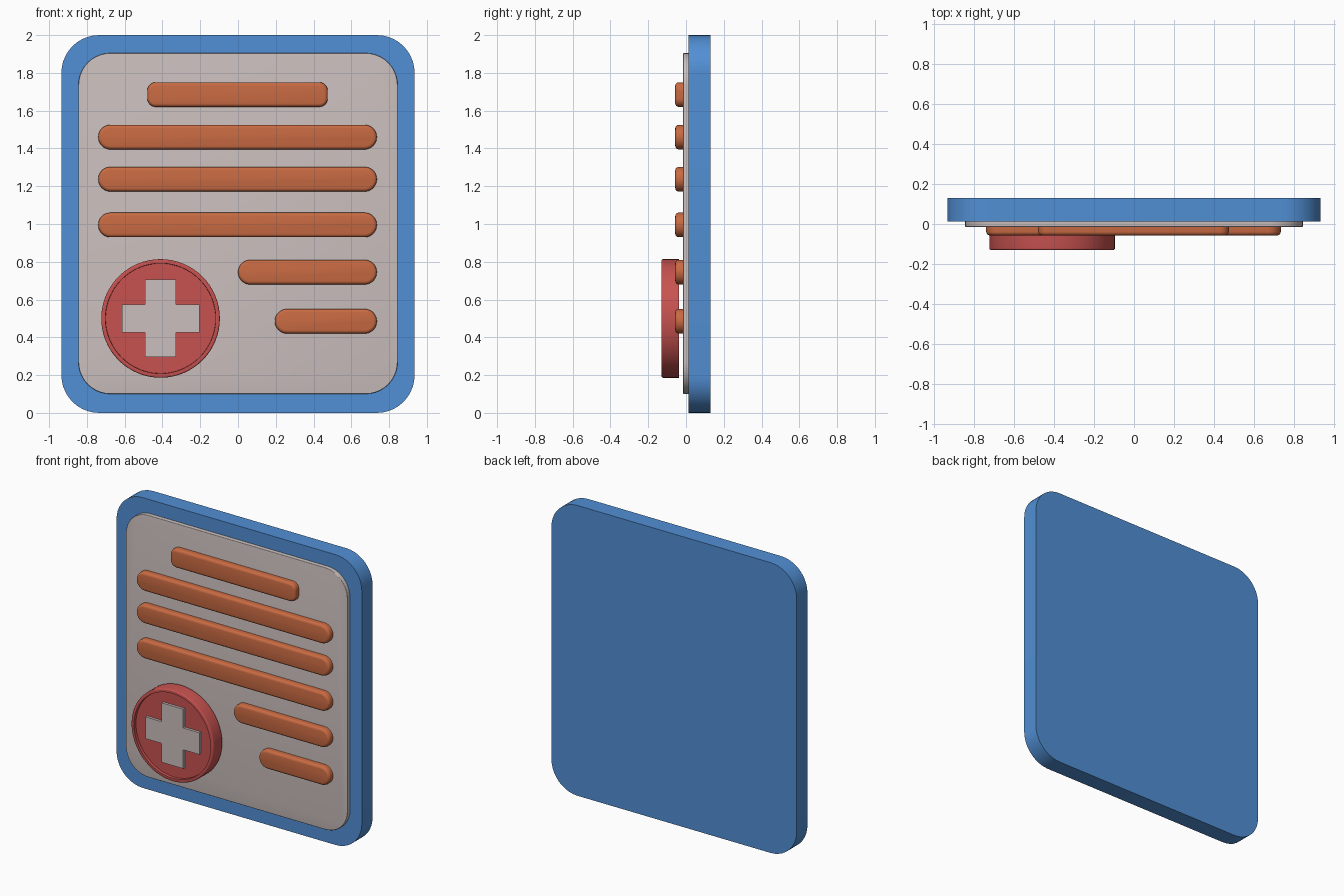
import bpy, bmesh, math

if "Cube" in bpy.data.objects:
    bpy.data.objects.remove(bpy.data.objects["Cube"])


def material(name, rgb):
    m = bpy.data.materials.new(name)
    m.diffuse_color = (*rgb, 1)
    m.use_nodes = True
    m.node_tree.nodes["Principled BSDF"].inputs["Base Color"].default_value = m.diffuse_color
    return m


BLUE = material("blue", (0.083, 0.275, 0.66))
GREY = material("warm grey", (0.59, 0.52, 0.51))
ORANGE = material("orange", (0.58, 0.145, 0.055))
RED = material("red", (0.57, 0.085, 0.08))


def rounded_rect(x0, x1, z0, z1, r, seg=10):
    pts = []
    corners = [(x1 - r, z1 - r), (x0 + r, z1 - r), (x0 + r, z0 + r), (x1 - r, z0 + r)]
    for k, (cx, cz) in enumerate(corners):
        for i in range(seg + 1):
            a = math.pi / 2 * (k + i / seg)
            pts.append((cx + r * math.cos(a), cz + r * math.sin(a)))
    return pts


def plate(name, pts, front, back, mat, bevel=0.0, rim=0.0, recess=0.0):
    """Solid from an x-z outline, with optional rounded front edge and recessed front."""
    bm = bmesh.new()
    f = [bm.verts.new((x, front, z)) for x, z in pts]
    b = [bm.verts.new((x, back, z)) for x, z in pts]
    cap = bm.faces.new(f)
    bm.faces.new(b[::-1])
    n = len(pts)
    for i in range(n):
        j = (i + 1) % n
        bm.faces.new((f[i], b[i], b[j], f[j]))
    bmesh.ops.remove_doubles(bm, verts=bm.verts[:], dist=1e-5)
    bmesh.ops.recalc_face_normals(bm, faces=bm.faces[:])
    if bevel:
        edges = [e for e in bm.edges if all(abs(v.co.y - front) < 1e-6 for v in e.verts)]
        bmesh.ops.bevel(bm, geom=edges, offset=bevel, segments=4, profile=0.5, affect='EDGES')
    if rim:
        cap = max((q for q in bm.faces if q.normal.y < -0.99), key=lambda q: q.calc_area())
        bmesh.ops.inset_region(bm, faces=[cap], thickness=rim)
        for v in cap.verts:
            v.co.y = front
        # second loop sinks into the disc
        bmesh.ops.inset_region(bm, faces=[cap], thickness=0.001)
        for v in cap.verts:
            v.co.y = front + recess
    me = bpy.data.meshes.new(name)
    bm.to_mesh(me)
    bm.free()
    me.materials.append(mat)
    ob = bpy.data.objects.new(name, me)
    bpy.context.collection.objects.link(ob)
    bpy.ops.object.select_all(action='DESELECT')
    ob.select_set(True)
    bpy.context.view_layer.objects.active = ob
    bpy.ops.object.shade_smooth_by_angle(angle=math.radians(35))
    return ob


# Backing board and paper panel
plate("board", rounded_rect(-0.935, 0.935, 0, 2, 0.2), 0.013, 0.13, BLUE)
plate("panel", rounded_rect(-0.845, 0.845, 0.1, 1.905, 0.17), -0.015, 0.013, GREY, bevel=0.004)

# Raised text bars: x0, x1, bottom, corner radius
bars = [("title_bar", -0.48, 0.475, 1.62, 0.045),
        ("line_bar_1", -0.74, 0.735, 1.395, 0.0649),
        ("line_bar_2", -0.74, 0.735, 1.172, 0.0649),
        ("line_bar_3", -0.74, 0.735, 0.93, 0.0649),
        ("short_bar_1", 0.0, 0.735, 0.68, 0.0649),
        ("short_bar_2", 0.195, 0.735, 0.42, 0.0649)]
for name, x0, x1, z, r in bars:
    plate(name, rounded_rect(x0, x1, z, z + 0.13, r), -0.057, -0.015, ORANGE, bevel=0.018)

# Round badge with a raised rim
CX, CZ = -0.41, 0.5
circle = [(CX + 0.314 * math.cos(i * math.tau / 64), CZ + 0.314 * math.sin(i * math.tau / 64))
          for i in range(64)]
plate("badge", circle, -0.13, -0.036, RED, bevel=0.008, rim=0.014, recess=0.02)

# Cross on the badge
a, w, h = 0.205, 0.082, 0.075
quarter = [(a, -h), (a, h), (w, h), (w, a), (-w, a), (-w, h)]
cross = quarter + [(-x, -z) for x, z in quarter]
plate("cross", [(CX + x, CZ + z) for x, z in cross], -0.128, -0.108, GREY)
